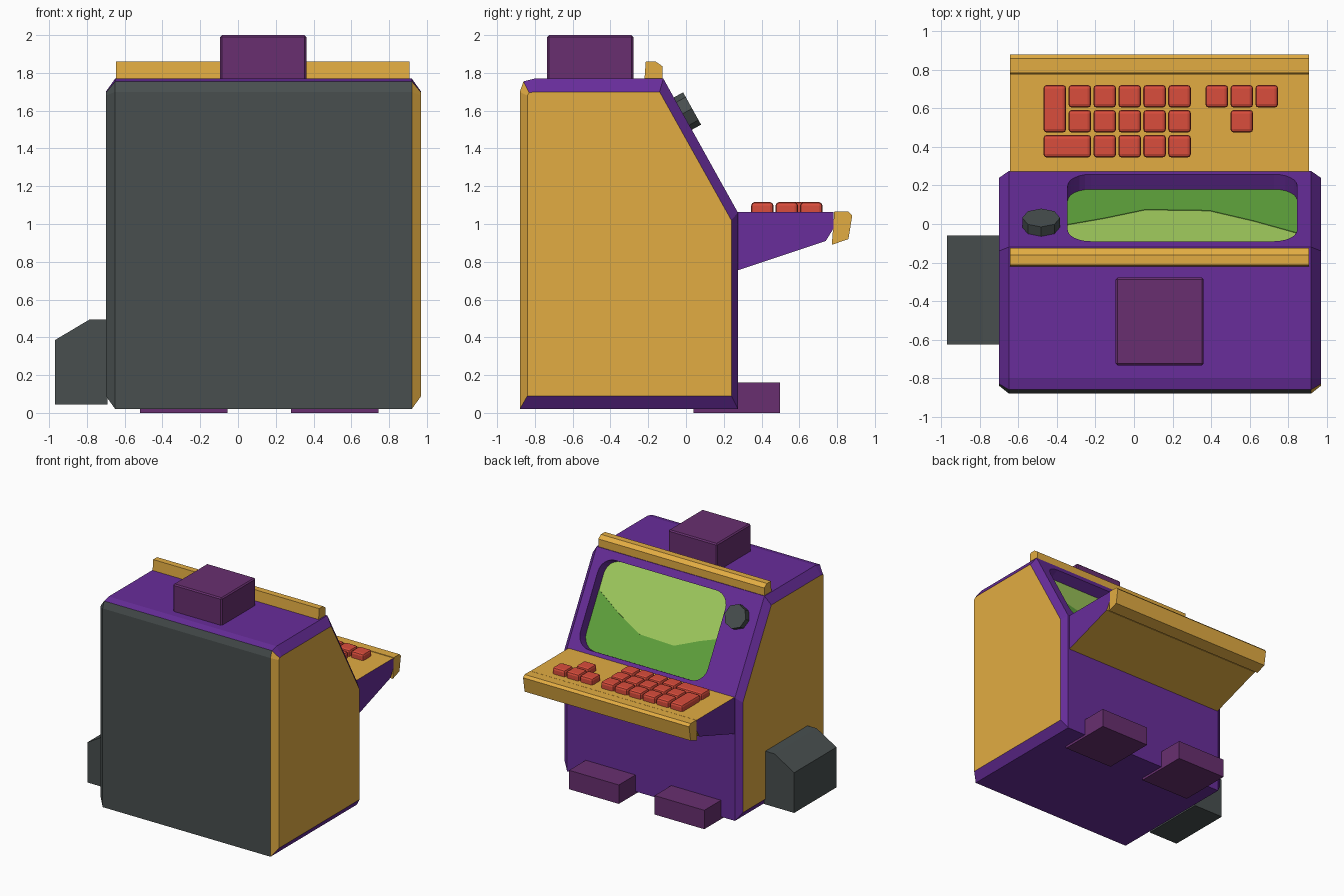
import bpy, bmesh, math
from mathutils import Vector

if "Cube" in bpy.data.objects:
    bpy.data.objects.remove(bpy.data.objects["Cube"])


def material(name, hex_code):
    srgb = [int(hex_code[i:i + 2], 16) / 255 for i in (0, 2, 4)]
    lin = [c / 12.92 if c <= 0.04045 else ((c + 0.055) / 1.055) ** 2.4 for c in srgb]
    m = bpy.data.materials.new(name)
    m.diffuse_color = (*lin, 1)
    m.use_nodes = True
    m.node_tree.nodes["Principled BSDF"].inputs["Base Color"].default_value = m.diffuse_color
    return m


PURPLE = material("purple", "682D9B")
YELLOW = material("golden yellow", "E2AC42")
GRAY = material("dark gray", "484F4F")
PLUM = material("plum", "682F70")
RED = material("red", "DA4D3C")
GREEN = material("screen green", "62A83E")
LIME = material("screen lime", "A4D060")


def finish(name, bm, mats, rule=None):
    bmesh.ops.recalc_face_normals(bm, faces=bm.faces[:])
    bm.normal_update()
    if rule:
        for f in bm.faces:
            f.material_index = rule(f)
    me = bpy.data.meshes.new(name)
    bm.to_mesh(me)
    bm.free()
    for m in mats:
        me.materials.append(m)
    ob = bpy.data.objects.new(name, me)
    bpy.context.collection.objects.link(ob)
    return ob


def loft(name, rings, mats, rule=None):
    """Closed solid through a series of equal-length point rings."""
    bm = bmesh.new()
    vs = [[bm.verts.new(p) for p in r] for r in rings]
    n = len(vs[0])
    bm.faces.new(vs[0])
    bm.faces.new(vs[-1])
    for a, b in zip(vs, vs[1:]):
        for i in range(n):
            j = (i + 1) % n
            bm.faces.new((a[i], a[j], b[j], b[i]))
    return finish(name, bm, mats, rule)


def prism_x(name, profile, x0, x1, mats, rule=None):
    return loft(name, [[(x, y, z) for y, z in profile] for x in (x0, x1)], mats, rule)


def box(name, lo, hi, mat, bevel=0, segments=1):
    (x0, y0, z0), (x1, y1, z1) = lo, hi
    ob = prism_x(name, [(y0, z0), (y1, z0), (y1, z1), (y0, z1)], x0, x1, [mat])
    if bevel:
        mod = ob.modifiers.new("soft edges", 'BEVEL')
        mod.width, mod.segments = bevel, segments
    return ob


# Sloped panel coordinates: x, distance up the slope, height off the panel
BASE = Vector((0, 0.275, 1.06))
UP = Vector((0, -0.12 - 0.275, 1.77 - 1.06)).normalized()
OUT = Vector((0, UP.z, -UP.y))


def on_slope(x, s, h):
    return BASE + Vector((x, 0, 0)) + UP * s + OUT * h


# Cabinet: full profile in the middle, chamfered smaller profile at both sides
full = [(-.88, .02), (.275, .02), (.275, 1.06), (-.12, 1.77),
        (-.80, 1.77), (-.86, 1.755), (-.88, 1.70)]
small = [(-.84, .09), (.24, .09), (.24, 1.02), (-.14, 1.70),
         (-.80, 1.70), (-.83, 1.695), (-.84, 1.68)]


def cabinet_colour(f):
    if abs(f.normal.x) > 0.95:
        return 1
    x = f.calc_center_median().x
    if f.normal.y < -0.4:
        return 1 if x > 0.9 else 2
    return 0


cabinet = loft("cabinet", [[(x, y, z) for y, z in p] for x, p in
                           ((-.70, small), (-.65, full), (.92, full), (.97, small))],
               [PURPLE, YELLOW, GRAY], cabinet_colour)

# Screen opening: rounded rectangle cut into the sloped panel
SX0, SX1, S0, S1, R = -.344, .847, .035, .75, .12
outline = []
for cx, cs, start in ((SX0 + R, S0 + R, 180), (SX1 - R, S0 + R, 270),
                      (SX1 - R, S1 - R, 0), (SX0 + R, S1 - R, 90)):
    for k in range(7):
        a = math.radians(start + 15 * k)
        outline.append((cx + R * math.cos(a), cs + R * math.sin(a)))

DEPTH = -.095
cutter = loft("screen_cutter", [[on_slope(x, s, h) for x, s in outline]
                                for h in (DEPTH, .1)], [PURPLE])
cutter.hide_render = True
cutter.display_type = 'WIRE'
cut = cabinet.modifiers.new("screen opening", 'BOOLEAN')
cut.operation, cut.solver, cut.object = 'DIFFERENCE', 'EXACT', cutter

# Screen picture: lime sky plate with a green hill plate over it
hill = outline[:14] + [(SX1, .50), (.62, .37), (.39, .26), (.06, .25), (-.15, .34), (SX0, .41)]


def plate(name, pts, h0, h1, mat):
    loft(name, [[on_slope(x, s, h) for x, s in pts] for h in (h0, h1)], [mat])


plate("screen_sky", outline, DEPTH - .003, DEPTH + .003, LIME)
plate("screen_hill", hill, DEPTH - .002, DEPTH + .006, GREEN)

# Control knob beside the screen
ring = [(math.radians(45 * k)) for k in range(8)]
loft("knob", [[on_slope(-.482 + .098 * math.cos(a), .60 + .098 * math.sin(a), h)
               for a in ring] for h in (-.02, .056)], [GRAY])

# Keyboard shelf with purple ends, its lip and the bar over the screen
W0, W1 = -.645, .908
prism_x("keyboard_shelf", [(.27, 1.063), (.78, 1.063), (.78, .975), (.74, .91), (.27, .753)],
        W0, W1, [PURPLE, YELLOW], lambda f: 0 if abs(f.normal.x) > .5 else 1)
prism_x("shelf_lip", [(.785, 1.065), (.86, 1.065), (.88, 1.045), (.86, .92), (.772, .89)],
        W0, W1, [YELLOW])
prism_x("top_bar", [(-.22, 1.765), (-.125, 1.765), (-.125, 1.835), (-.16, 1.86), (-.213, 1.86)],
        W0, W1, [YELLOW])

# Keys: column, row, columns wide, rows tall
PITCH, KEY = .1295, .118
main = [(0, 0, 1, 2), (0, 2, 2, 1)]
main += [(c, r, 1, 1) for r in range(3) for c in range(1, 6) if (c, r) != (1, 2)]
arrows = [(0, 0, 1, 1), (1, 0, 1, 1), (2, 0, 1, 1), (1, 1, 1, 1)]
for group, left, keys in (("key", -.47, main), ("arrow_key", .371, arrows)):
    for c, r, w, t in keys:
        x, y = left + c * PITCH, .722 - r * PITCH
        box(group, (x, y - KEY - (t - 1) * PITCH, 1.045),
            (x + KEY + (w - 1) * PITCH, y, 1.116), RED, .018, 2)

# Feet, top box and the side box with a sloped top
for x in (-.52, .28):
    box("foot", (x, .04, 0), (x + .465, .498, .16), PLUM)
box("top_box", (-.095, -.735, 1.75), (.362, -.278, 2.0), PLUM, .01)
side = [(-.97, .045), (-.69, .045), (-.69, .495), (-.785, .495), (-.97, .385)]
loft("side_box", [[(x, y, z) for x, z in side] for y in (-.625, -.06)], [GRAY])
